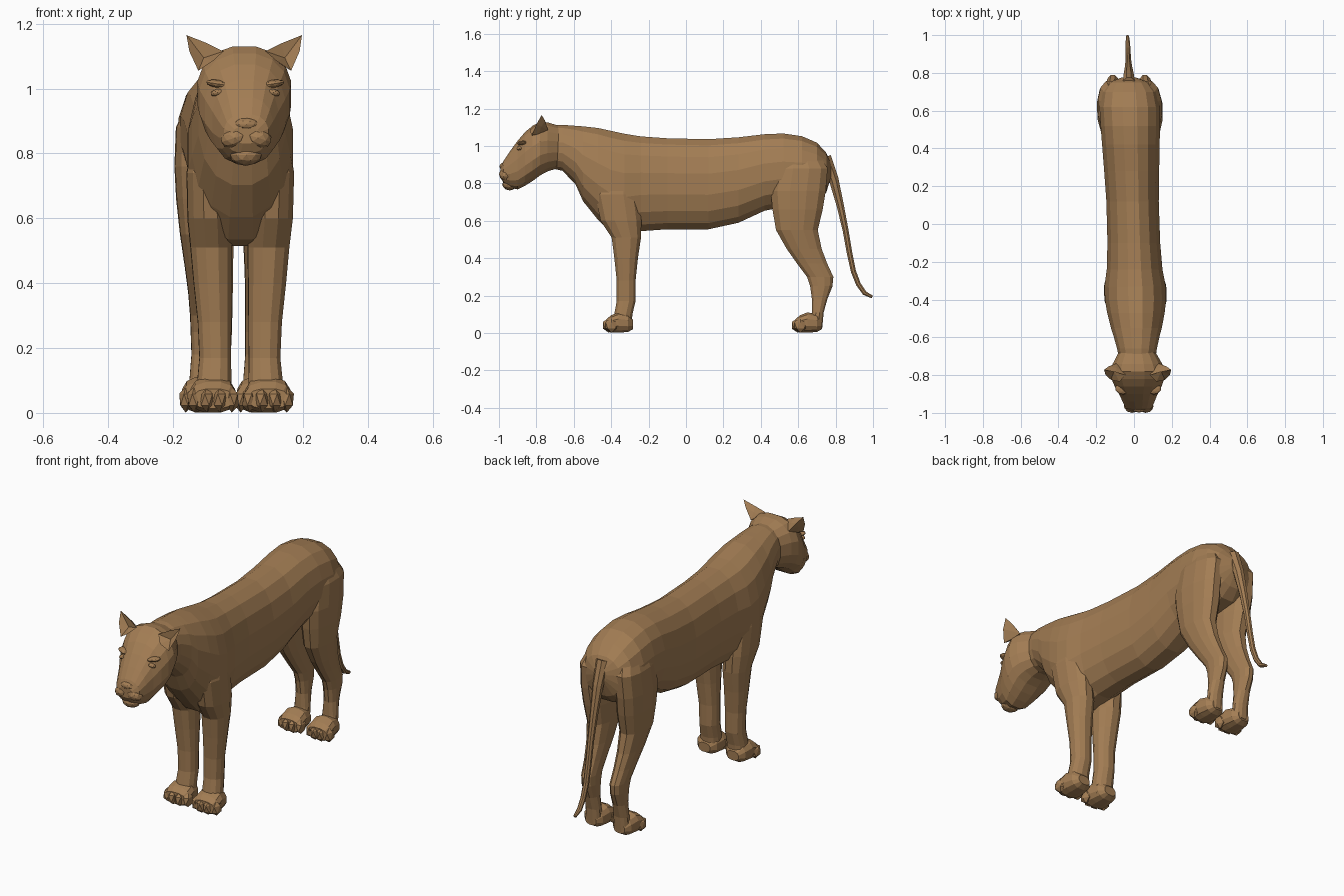
import bpy, bmesh, math
from mathutils import Vector, Matrix

fur = bpy.data.materials.new("tawny_fur")
fur.diffuse_color = (0.365, 0.205, 0.088, 1)


def ring(c, u, v, n=14, p=0.9):
    """Rounded section around c, spanned by half axes u and v."""
    c, u, v = Vector(c), Vector(u), Vector(v)
    f = lambda a: math.copysign(abs(a) ** p, a)
    return [c + u * f(math.cos(t)) + v * f(math.sin(t))
            for t in (2 * math.pi * (i + 0.5) / n for i in range(n))]


def upright(y, lo, hi, w, x=0, n=14, p=0.9):
    return ring((x, y, (lo + hi) / 2), (w, 0, 0), (0, 0, (hi - lo) / 2), n, p)


def level(z, lo, hi, x, w, n=12):
    return ring((x, (lo + hi) / 2, z), (w, 0, 0), (0, (hi - lo) / 2, 0), n)


def loft(bm, rings):
    vs = [[bm.verts.new(q) for q in r] for r in rings]
    n = len(vs[0])
    for a, b in zip(vs, vs[1:]):
        for i in range(n):
            j = (i + 1) % n
            bm.faces.new((a[i], a[j], b[j], b[i]))
    bm.faces.new(vs[0])
    bm.faces.new(vs[-1])


def blob(bm, c, r, rot=0, sub=2):
    m = Matrix.Translation(c) @ Matrix.Rotation(rot, 4, 'Y') @ Matrix.Diagonal((*r, 1))
    bmesh.ops.create_icosphere(bm, subdivisions=sub, radius=1, matrix=m)


def finish(name, bm, pair=False):
    """Mirror paired parts, then turn the stance slightly off the centre line."""
    if pair:
        d = bmesh.ops.duplicate(bm, geom=bm.verts[:] + bm.edges[:] + bm.faces[:])
        for v in d["geom"]:
            if isinstance(v, bmesh.types.BMVert):
                v.co.x *= -1
    for v in bm.verts:
        v.co.x += -0.03 * v.co.y - 0.004
    bmesh.ops.recalc_face_normals(bm, faces=bm.faces[:])
    me = bpy.data.meshes.new(name)
    bm.to_mesh(me)
    bm.free()
    me.materials.append(fur)
    bpy.context.collection.objects.link(bpy.data.objects.new(name, me))


# Body and neck: y, low z, high z, half width
bm = bmesh.new()
loft(bm, [upright(*r, n=16) for r in (
    (-0.73, 0.88, 1.11, 0.095), (-0.66, 0.865, 1.115, 0.107), (-0.59, 0.79, 1.11, 0.125),
    (-0.55, 0.70, 1.108, 0.137), (-0.47, 0.60, 1.10, 0.155), (-0.40, 0.53, 1.085, 0.165),
    (-0.33, 0.51, 1.07, 0.165), (-0.24, 0.54, 1.055, 0.150), (-0.10, 0.55, 1.045, 0.142),
    (0.12, 0.55, 1.04, 0.141), (0.28, 0.585, 1.05, 0.148), (0.42, 0.65, 1.066, 0.155),
    (0.52, 0.67, 1.07, 0.160), (0.62, 0.68, 1.055, 0.163), (0.70, 0.70, 1.02, 0.148),
    (0.75, 0.75, 0.965, 0.110), (0.775, 0.83, 0.91, 0.04))])
finish("body", bm)

# Head, from nose tip to the nape
bm = bmesh.new()
loft(bm, [upright(*r, n=16, p=0.85) for r in (
    (-0.992, 0.83, 0.885, 0.042), (-0.975, 0.80, 0.922, 0.070), (-0.94, 0.775, 0.975, 0.086),
    (-0.90, 0.765, 1.03, 0.104), (-0.86, 0.785, 1.077, 0.126), (-0.82, 0.81, 1.11, 0.142),
    (-0.78, 0.84, 1.132, 0.147), (-0.74, 0.862, 1.128, 0.133), (-0.68, 0.88, 1.11, 0.10))])
finish("head", bm)

# Nose and chin
bm = bmesh.new()
blob(bm, (0, -0.976, 0.89), (0.040, 0.022, 0.020))
finish("nose", bm)
bm = bmesh.new()
blob(bm, (0, -0.943, 0.795), (0.050, 0.040, 0.033))
finish("chin", bm)

# Whisker pads, eyes and brows
bm = bmesh.new()
blob(bm, (0.036, -0.964, 0.848), (0.044, 0.036, 0.032), 0.3)
finish("muzzle_pads", bm, True)
bm = bmesh.new()
blob(bm, (0.086, -0.890, 0.988), (0.022, 0.016, 0.011), 0.25)
finish("eyes", bm, True)
bm = bmesh.new()
blob(bm, (0.082, -0.872, 1.014), (0.040, 0.030, 0.013), -0.15)
finish("brows", bm, True)

# Ears: cupped front, rounded back
bm = bmesh.new()
rim = [Vector(q) for q in (
    (0.065, -0.800, 1.115), (0.115, -0.785, 1.140), (0.178, -0.772, 1.165),
    (0.170, -0.800, 1.115), (0.143, -0.825, 1.055), (0.098, -0.835, 1.085))]
cup, back = Vector((0.125, -0.780, 1.095)), Vector((0.112, -0.738, 1.085))
mid = [q.lerp(back, 0.5) + (q - cup) * 0.15 for q in rim]
a, b = [bm.verts.new(q) for q in rim], [bm.verts.new(q) for q in mid]
vc, vb = bm.verts.new(cup), bm.verts.new(back)
for i in range(6):
    j = (i + 1) % 6
    bm.faces.new((a[i], a[j], vc))
    bm.faces.new((a[i], b[i], b[j], a[j]))
    bm.faces.new((b[i], vb, b[j]))
finish("ears", bm, True)

# Legs: z, front y, back y, centre x, half width
bm = bmesh.new()
loft(bm, [level(*r) for r in (
    (0.88, -0.43, -0.28, 0.095, 0.050), (0.74, -0.49, -0.25, 0.099, 0.068),
    (0.60, -0.46, -0.235, 0.094, 0.070), (0.51, -0.40, -0.238, 0.088, 0.066),
    (0.40, -0.385, -0.255, 0.084, 0.060), (0.28, -0.372, -0.268, 0.078, 0.053),
    (0.17, -0.372, -0.268, 0.076, 0.050), (0.10, -0.385, -0.285, 0.079, 0.054),
    (0.03, -0.385, -0.29, 0.080, 0.055))])
finish("front_legs", bm, True)

bm = bmesh.new()
loft(bm, [level(*r) for r in (
    (0.98, 0.50, 0.70, 0.080, 0.045), (0.88, 0.47, 0.762, 0.100, 0.070),
    (0.76, 0.448, 0.752, 0.105, 0.070), (0.66, 0.458, 0.735, 0.100, 0.070),
    (0.55, 0.478, 0.708, 0.097, 0.061), (0.45, 0.535, 0.728, 0.092, 0.050),
    (0.37, 0.592, 0.758, 0.088, 0.042), (0.30, 0.645, 0.790, 0.085, 0.038),
    (0.25, 0.662, 0.785, 0.084, 0.037), (0.18, 0.672, 0.757, 0.083, 0.036),
    (0.11, 0.672, 0.737, 0.083, 0.042), (0.03, 0.66, 0.73, 0.084, 0.046))])
finish("hind_legs", bm, True)

# Paws with four toes each
for name, dy, k in (("front_paws", 0, 1.0), ("hind_paws", 1.01, 0.93)):
    bm = bmesh.new()
    loft(bm, [upright(y + dy, lo, hi, w * k, 0.085, 12, 0.8) for y, lo, hi, w in (
        (-0.283, 0.02, 0.07, 0.035), (-0.31, 0.004, 0.10, 0.060), (-0.36, 0.0, 0.112, 0.070),
        (-0.40, 0.0, 0.096, 0.073), (-0.425, 0.012, 0.075, 0.062))])
    for t, back_off in ((-0.058, 0.014), (-0.020, 0), (0.020, 0), (0.058, 0.014)):
        blob(bm, (0.085 + t * k, -0.412 + dy + back_off, 0.041),
             (0.024 * k, 0.038, 0.040), sub=1)
    finish(name, bm, True)

# Tail: y, z, radius along its centre line
path = [(0.745, 0.94, 0.034), (0.79, 0.82, 0.028), (0.825, 0.68, 0.021), (0.853, 0.55, 0.017),
        (0.874, 0.43, 0.016), (0.895, 0.33, 0.015), (0.922, 0.26, 0.014),
        (0.955, 0.213, 0.013), (0.996, 0.192, 0.008)]
bm = bmesh.new()
rings = []
for i, (y, z, r) in enumerate(path):
    p, q = path[max(i - 1, 0)], path[min(i + 1, len(path) - 1)]
    d = Vector((0, q[0] - p[0], q[1] - p[1])).normalized()
    rings.append(ring((0, y, z), (r, 0, 0), d.cross(Vector((1, 0, 0))) * r, 8, 1))
loft(bm, rings)
finish("tail", bm)
